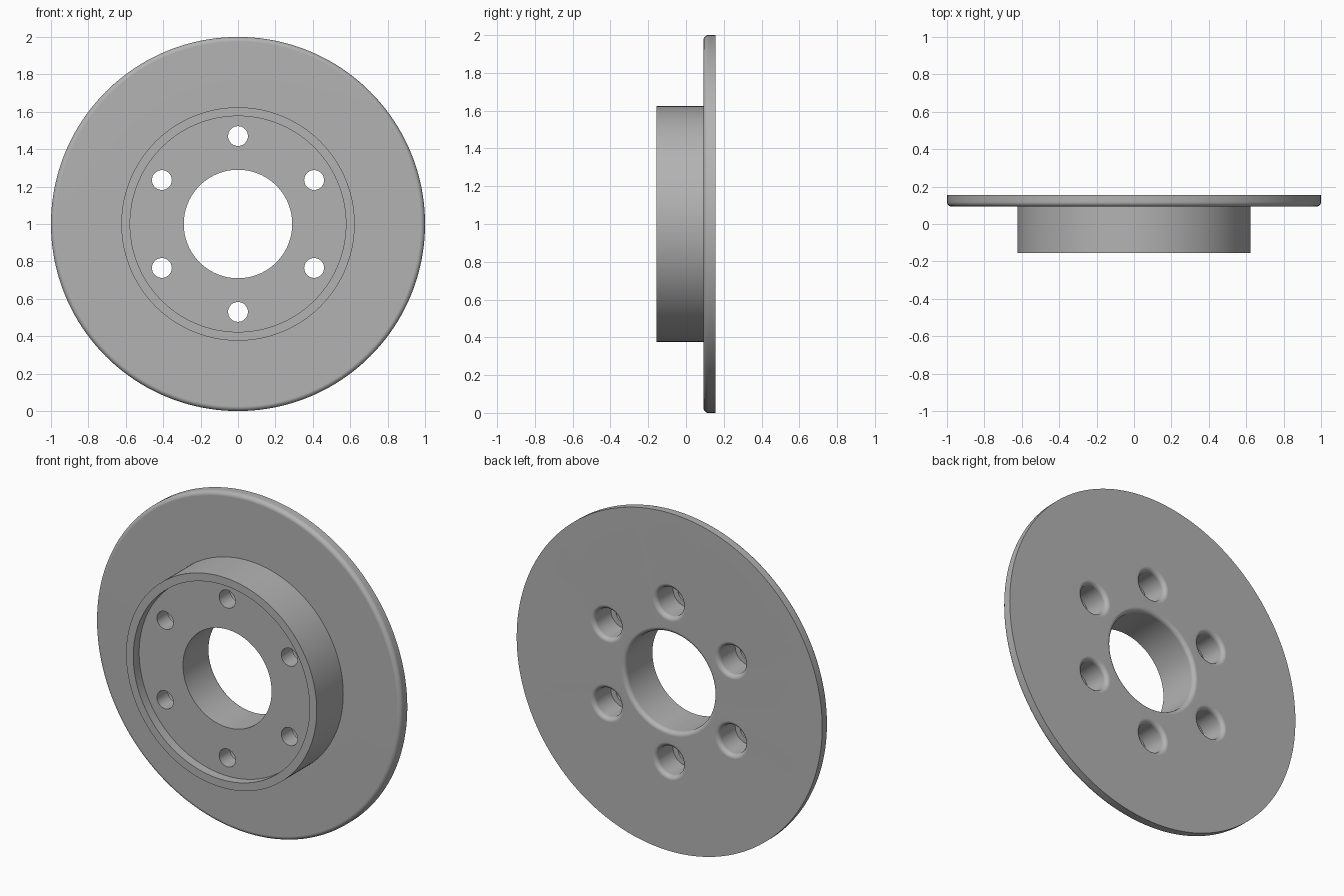
import bpy, bmesh
from math import sin, cos, pi, radians
from mathutils import Matrix, Vector

if "Cube" in bpy.data.objects:
    bpy.data.objects.remove(bpy.data.objects["Cube"], do_unlink=True)

CENTRE = Vector((0, 0, 1))
FRONT, BACK = -0.155, 0.155     # hub face and mounting face
FLOOR, PLATE = -0.1, 0.093      # recess floor and plate front
FILLET = 0.025

steel = bpy.data.materials.new("plain_grey")
steel.use_nodes = True
grey = (0.45, 0.45, 0.45, 1)
steel.diffuse_color = grey
steel.node_tree.nodes["Principled BSDF"].inputs["Base Color"].default_value = grey


def arc(r, y, start, end, steps=6):
    """Quarter-round profile points around (r, y), angles in degrees."""
    angles = [radians(start + (end - start) * i / steps) for i in range(steps + 1)]
    return [(r + FILLET * cos(a), y + FILLET * sin(a)) for a in angles]


def revolve(name, profile, centre, segments):
    """Turn a closed (radius, y) profile about the y axis."""
    bm = bmesh.new()
    verts = [bm.verts.new((r, y, 0)) for r, y in profile]
    edges = [bm.edges.new((v, verts[(i + 1) % len(verts)])) for i, v in enumerate(verts)]
    bmesh.ops.spin(bm, geom=verts + edges, cent=(0, 0, 0), axis=(0, 1, 0),
                   angle=2 * pi, steps=segments, use_duplicate=False)
    bmesh.ops.remove_doubles(bm, verts=bm.verts, dist=0.0001)
    bmesh.ops.dissolve_degenerate(bm, edges=bm.edges, dist=0.0001)
    bmesh.ops.recalc_face_normals(bm, faces=bm.faces)
    bm.transform(Matrix.Translation(centre))
    mesh = bpy.data.meshes.new(name)
    bm.to_mesh(mesh)
    bm.free()
    mesh.materials.append(steel)
    obj = bpy.data.objects.new(name, mesh)
    bpy.context.collection.objects.link(obj)
    return obj


# Plate, raised hub, recess and rounded bore in one turned profile
disc_profile = (
    [(0.29, FLOOR), (0.577, FLOOR), (0.577, FRONT), (0.624, FRONT),
     (0.624, PLATE)]
    + arc(1 - FILLET, PLATE + FILLET, -90, 0)
    + [(1, BACK)]
    + arc(0.29 + FILLET, BACK - FILLET, 90, 180)
)
disc = revolve("brake_disc", disc_profile, CENTRE, 160)

# Stepped bolt holes, flared at the mounting face
hole_profile = (
    [(0, -0.2), (0.053, -0.2), (0.053, 0), (0.085, 0)]
    + arc(0.085 + FILLET, BACK - FILLET, 180, 90)
    + [(0.085 + FILLET, 0.2), (0, 0.2)]
)
for i in range(6):
    a = pi / 2 + i * pi / 3
    offset = Vector((0.47 * cos(a), 0, 0.47 * sin(a)))
    cutter = revolve("bolt_hole_cutter", hole_profile, CENTRE + offset, 40)
    cut = disc.modifiers.new("bolt_hole", "BOOLEAN")
    cut.operation, cut.solver, cut.object = "DIFFERENCE", "EXACT", cutter
    bpy.context.view_layer.objects.active = disc
    bpy.ops.object.modifier_apply(modifier=cut.name)
    bpy.data.objects.remove(cutter, do_unlink=True)

# Smooth turned surfaces with crisp machined edges
bpy.ops.object.select_all(action="DESELECT")
disc.select_set(True)
bpy.context.view_layer.objects.active = disc
bpy.ops.object.shade_smooth_by_angle(angle=radians(30))
normals = disc.modifiers.new("flat_face_normals", "WEIGHTED_NORMAL")
normals.keep_sharp = True
